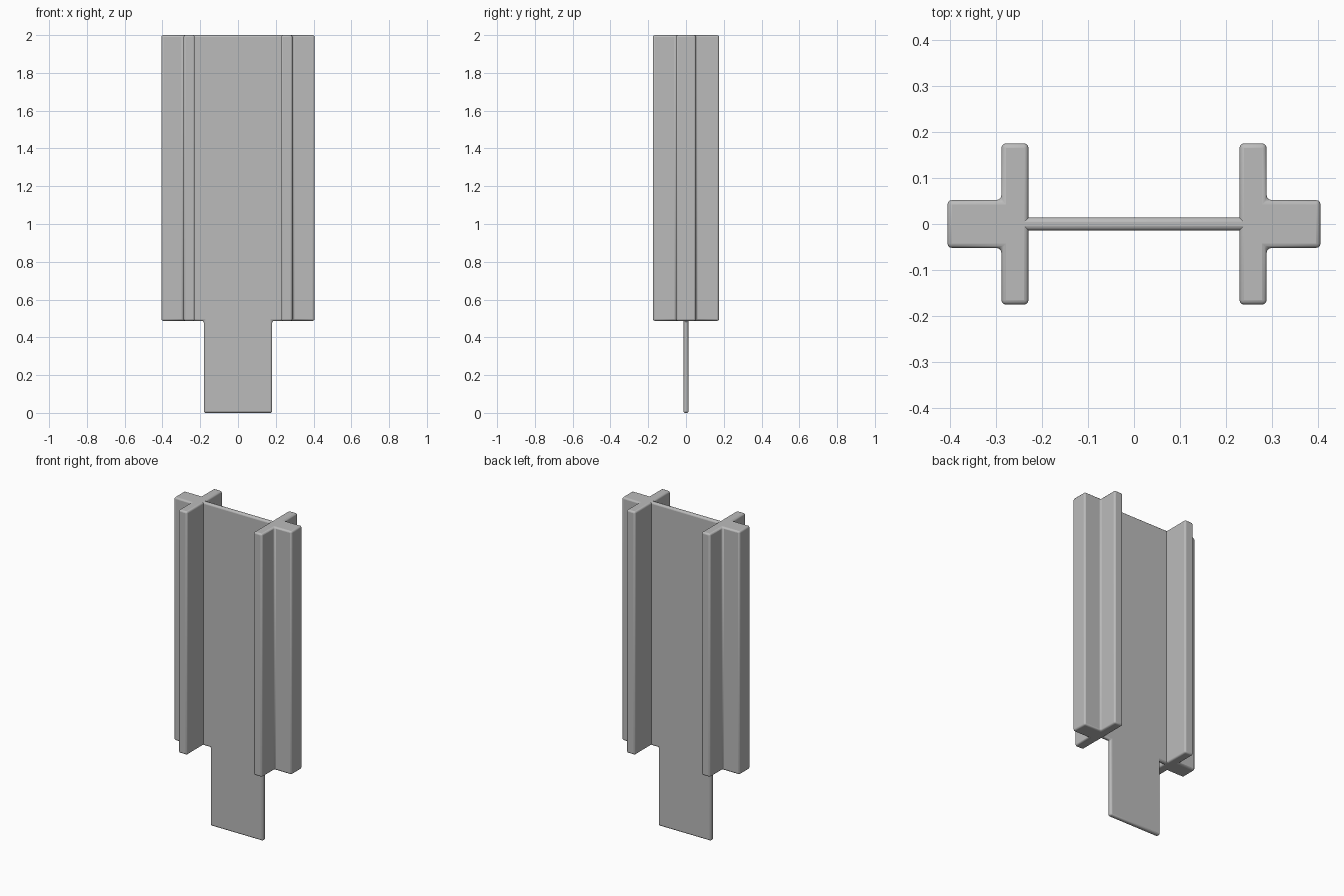
import bpy
import bmesh

cube = bpy.data.objects.get("Cube")
if cube:
    bpy.data.objects.remove(cube, do_unlink=True)

# Single grey material
grey = bpy.data.materials.new("plain grey")
grey.use_nodes = True
COLOUR = (0.5, 0.5, 0.5, 1)
grey.diffuse_color = COLOUR
grey.node_tree.nodes["Principled BSDF"].inputs["Base Color"].default_value = COLOUR


def extrude(name, outline, direction, bevel):
    """Extrude a flat outline along a direction and round its edges."""
    bm = bmesh.new()
    face = bm.faces.new([bm.verts.new(p) for p in outline])
    ext = bmesh.ops.extrude_face_region(bm, geom=[face])
    moved = [v for v in ext["geom"] if isinstance(v, bmesh.types.BMVert)]
    bmesh.ops.translate(bm, verts=moved, vec=direction)
    bmesh.ops.recalc_face_normals(bm, faces=bm.faces)
    mesh = bpy.data.meshes.new(name)
    bm.to_mesh(mesh)
    bm.free()
    mesh.materials.append(grey)
    obj = bpy.data.objects.new(name, mesh)
    bpy.context.collection.objects.link(obj)
    mod = obj.modifiers.new("rounded edges", "BEVEL")
    mod.width = bevel
    mod.segments = 3
    mod.limit_method = "ANGLE"
    bpy.ops.object.select_all(action="DESELECT")
    obj.select_set(True)
    bpy.context.view_layer.objects.active = obj
    bpy.ops.object.shade_smooth_by_angle()
    return obj


TOP, SHOULDER = 2.0, 0.487
INNER, MID, OUTER = 0.229, 0.288, 0.405
FLANGE, STUB, WEB, TONGUE = 0.175, 0.052, 0.014, 0.181

# T-section posts on both sides
half = [(INNER, FLANGE), (MID, FLANGE), (MID, STUB), (OUTER, STUB)]
section = half + [(x, -y) for x, y in reversed(half)]
for name, side in (("left_post", 1), ("right_post", -1)):
    extrude(name, [(side * x, y, SHOULDER) for x, y in section],
            (0, 0, TOP - SHOULDER), 0.01)

# Thin panel between the posts, narrowing to a tongue at the bottom
edge = [(TONGUE, 0), (TONGUE, SHOULDER), (INNER + 0.02, SHOULDER), (INNER + 0.02, TOP)]
panel = edge + [(-x, z) for x, z in reversed(edge)]
extrude("panel_with_tongue", [(x, -WEB, z) for x, z in panel], (0, 2 * WEB, 0), 0.01)
